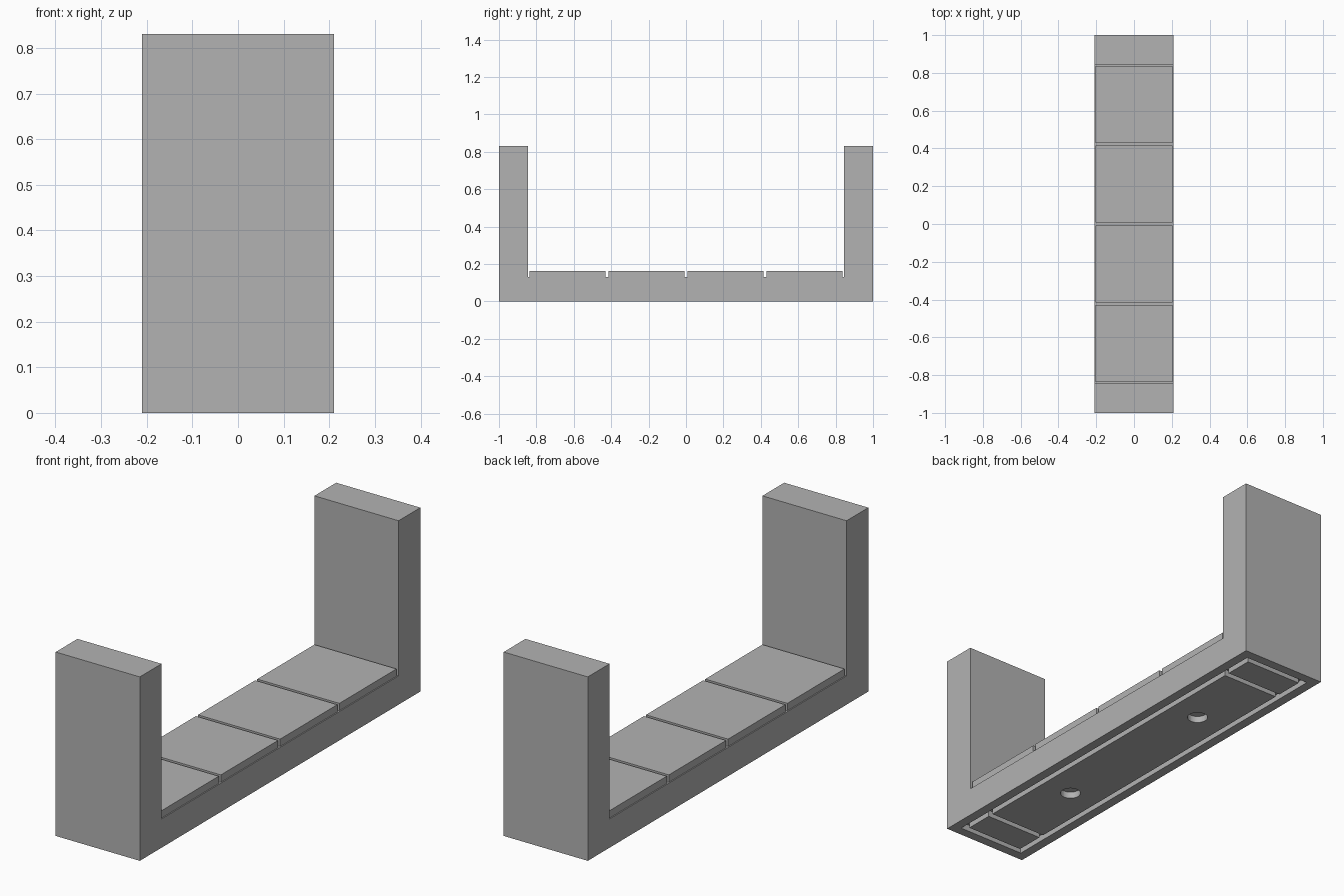
import bpy
import bmesh
from mathutils import Matrix, Vector

if "Cube" in bpy.data.objects:
    bpy.data.objects.remove(bpy.data.objects["Cube"])

HALF_W, HALF_L, HEIGHT = 0.21, 1.0, 0.83
POST = 0.155          # post thickness
INNER = HALF_L - POST
BASE_TOP, PAD_TOP = 0.13, 0.163
GAP = 0.015           # slit between seat pads
RIM, GROOVE, DEPTH = 0.043, 0.025, 0.03   # underside layout

grey = bpy.data.materials.new("plain grey")
grey.use_nodes = True
grey.diffuse_color = (0.45, 0.45, 0.45, 1)
grey.node_tree.nodes["Principled BSDF"].inputs["Base Color"].default_value = (0.45, 0.45, 0.45, 1)


def finish(name, bm):
    bmesh.ops.recalc_face_normals(bm, faces=bm.faces)
    mesh = bpy.data.meshes.new(name)
    bm.to_mesh(mesh)
    bm.free()
    mesh.materials.append(grey)
    obj = bpy.data.objects.new(name, mesh)
    bpy.context.collection.objects.link(obj)
    return obj


def box(name, low, high):
    low, high = Vector(low), Vector(high)
    bm = bmesh.new()
    place = Matrix.Translation((low + high) / 2) @ Matrix.Diagonal((high - low).to_4d())
    place[3][3] = 1
    bmesh.ops.create_cube(bm, size=1, matrix=place)
    return finish(name, bm)


def cut(target, cutter):
    mod = target.modifiers.new("cut", "BOOLEAN")
    mod.operation = "DIFFERENCE"
    mod.solver = "EXACT"
    mod.object = cutter
    bpy.context.view_layer.objects.active = target
    bpy.ops.object.modifier_apply(modifier=mod.name)
    bpy.data.objects.remove(cutter)


# U-shaped frame: side profile extruded across the width
half = [(HALF_L, 0), (HALF_L, HEIGHT), (INNER, HEIGHT), (INNER, BASE_TOP)]
profile = half + [(-y, z) for y, z in reversed(half)]
bm = bmesh.new()
face = bm.faces.new([bm.verts.new((-HALF_W, y, z)) for y, z in profile])
side = bmesh.ops.extrude_face_region(bm, geom=[face])
bmesh.ops.translate(bm, vec=(2 * HALF_W, 0, 0),
                    verts=[v for v in side["geom"] if isinstance(v, bmesh.types.BMVert)])
frame = finish("frame", bm)

# Shallow pocket in the underside
px, py = HALF_W - RIM, HALF_L - RIM
cut(frame, box("pocket_cutter", (-px, -py, -0.1), (px, py, DEPTH)))

# Underside plates separated by grooves
plate_x = px - GROOVE
split = HALF_L - 0.222
centre_plate = box("underside_centre_plate", (-plate_x, -split, 0), (plate_x, split, DEPTH))
for label, s in (("front", -1), ("back", 1)):
    ends = sorted((s * (split + GROOVE), s * (py - GROOVE)))
    box(f"underside_{label}_plate", (-plate_x, ends[0], 0), (plate_x, ends[1], DEPTH))

# Round mounting holes in the centre plate
for s in (-1, 1):
    bm = bmesh.new()
    bmesh.ops.create_cone(bm, cap_ends=True, segments=32, radius1=0.043, radius2=0.043,
                          depth=0.2, matrix=Matrix.Translation((0, s * 0.425, 0)))
    cut(centre_plate, finish("hole_cutter", bm))

# Four seat pads with thin slits between them
pitch = 2 * INNER / 4
for i in range(4):
    y = -INNER + i * pitch
    box(f"seat_pad_{i + 1}", (-HALF_W + 0.005, y + GAP / 2, BASE_TOP),
        (HALF_W - 0.005, y + pitch - GAP / 2, PAD_TOP))
